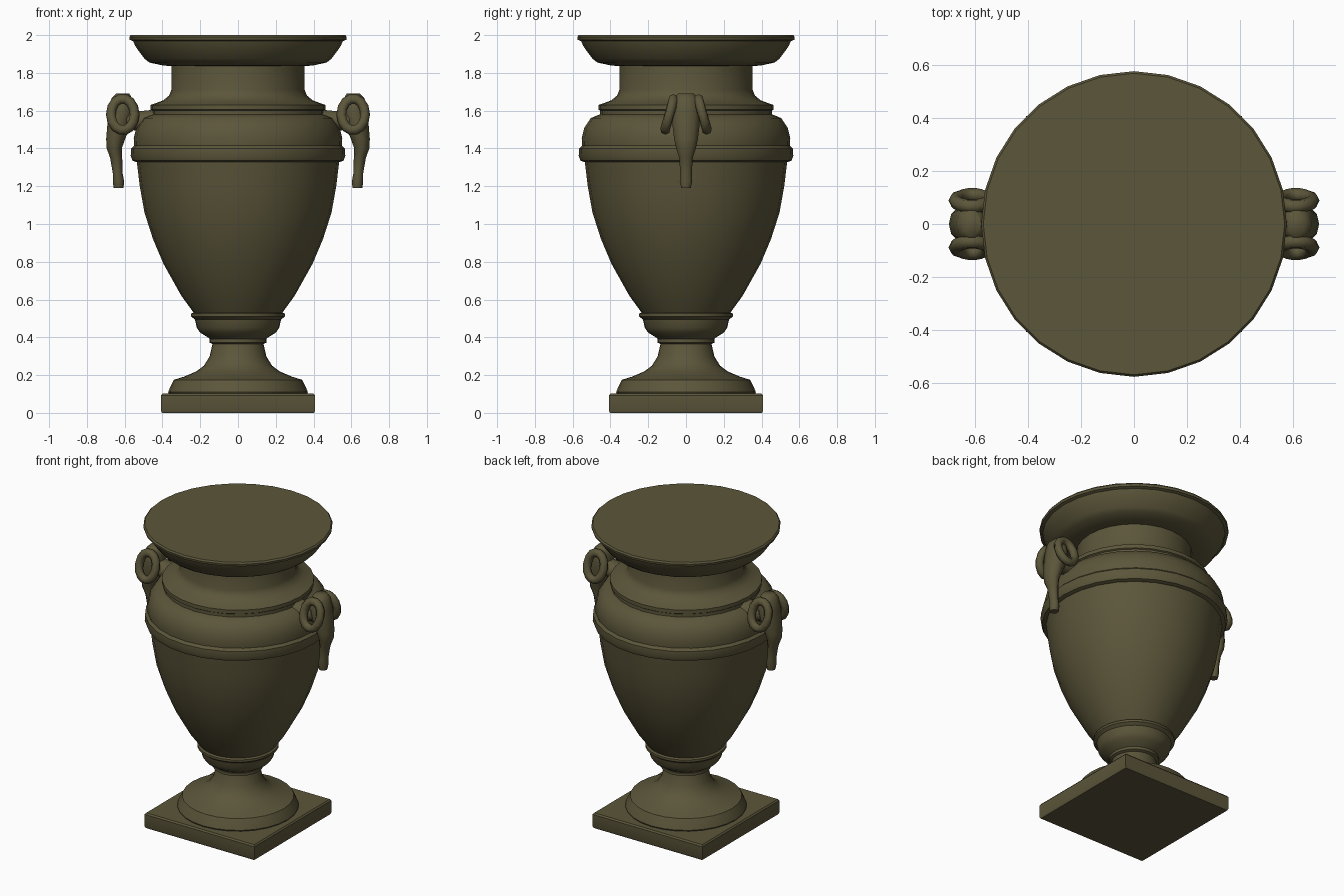
import bpy, bmesh
from math import sin, cos, pi, radians
from mathutils import Vector

cube = bpy.data.objects.get("Cube")
if cube:
    bpy.data.objects.remove(cube, do_unlink=True)

bronze = bpy.data.materials.new("dark olive bronze")
bronze.use_nodes = True
colour = (0.105, 0.092, 0.042, 1)
bronze.diffuse_color = colour
shader = next(n for n in bronze.node_tree.nodes if n.type == "BSDF_PRINCIPLED")
shader.inputs["Base Color"].default_value = colour
shader.inputs["Roughness"].default_value = 0.7


def loft(name, rings, angle=35):
    """Skin a list of equal-length point rings, capping both ends."""
    bm = bmesh.new()
    loops = [[bm.verts.new(p) for p in ring] for ring in rings]
    n = len(loops[0])
    for a, b in zip(loops, loops[1:]):
        for i in range(n):
            j = (i + 1) % n
            bm.faces.new((a[i], a[j], b[j], b[i]))
    bm.faces.new(loops[0][::-1])
    bm.faces.new(loops[-1])
    bmesh.ops.recalc_face_normals(bm, faces=bm.faces)
    mesh = bpy.data.meshes.new(name)
    bm.to_mesh(mesh)
    bm.free()
    mesh.materials.append(bronze)
    obj = bpy.data.objects.new(name, mesh)
    bpy.context.collection.objects.link(obj)
    bpy.ops.object.select_all(action="DESELECT")
    obj.select_set(True)
    bpy.context.view_layer.objects.active = obj
    bpy.ops.object.shade_smooth_by_angle(angle=radians(angle))
    return obj


def level_ring(x, z, rx, ry, n):
    return [(x + rx * cos(2 * pi * i / n), ry * sin(2 * pi * i / n), z) for i in range(n)]


def lathe(name, profile, n=28):
    return loft(name, [level_ring(0, z, r, r, n) for r, z in profile])


def curl(name, side, flip):
    """Closed curled horn, leaning outwards towards its lower end."""
    bm = bmesh.new()
    steps, sides = 14, 7
    loops = []
    for i in range(steps):
        t = 2 * pi * i / steps
        out = Vector((cos(t), 0, sin(t)))
        lean = 0.088 - 0.022 * sin(t)
        centre = Vector((0.61 + 0.062 * cos(t), lean, 1.58 + 0.083 * sin(t)))
        ring = []
        for k in range(sides):
            a = 2 * pi * k / sides
            p = centre + 0.027 * cos(a) * out + Vector((0, 0.027 * sin(a), 0))
            ring.append(bm.verts.new((p.x * side, p.y * flip, p.z)))
        loops.append(ring)
    for i in range(steps):
        a, b = loops[i], loops[(i + 1) % steps]
        for k in range(sides):
            m = (k + 1) % sides
            bm.faces.new((a[k], a[m], b[m], b[k]))
    bmesh.ops.recalc_face_normals(bm, faces=bm.faces)
    for f in bm.faces:
        f.smooth = True
    mesh = bpy.data.meshes.new(name)
    bm.to_mesh(mesh)
    bm.free()
    mesh.materials.append(bronze)
    bpy.context.collection.objects.link(bpy.data.objects.new(name, mesh))


# Square plinth with slightly softened edges
h = 0.408
square = [(-1, -1), (1, -1), (1, 1), (-1, 1)]
loft("plinth", [[(x * s, y * s, z) for x, y in square]
                for s, z in ((h - 0.006, 0), (h, 0.012), (h, 0.092), (h - 0.008, 0.102))])

# Domed foot and stem
lathe("foot", [(0.36, 0.09), (0.37, 0.11), (0.36, 0.135), (0.34, 0.175), (0.285, 0.192),
               (0.22, 0.22), (0.18, 0.25), (0.15, 0.30), (0.135, 0.365),
               (0.152, 0.372), (0.152, 0.39), (0.13, 0.40)])

# Bowl from the lower cup to the collar
lathe("bowl", [(0.14, 0.385), (0.16, 0.40), (0.20, 0.425), (0.218, 0.45), (0.228, 0.495),
               (0.248, 0.51), (0.248, 0.525), (0.236, 0.532), (0.30, 0.62), (0.395, 0.79),
               (0.45, 0.92), (0.495, 1.06), (0.52, 1.20), (0.537, 1.34)])

# Shoulder band, stepped ledge and neck
lathe("shoulder", [(0.53, 1.325), (0.558, 1.335), (0.568, 1.36), (0.566, 1.40), (0.55, 1.415),
                   (0.552, 1.455), (0.538, 1.51), (0.505, 1.56), (0.47, 1.575), (0.455, 1.58),
                   (0.455, 1.60), (0.463, 1.605), (0.463, 1.63), (0.435, 1.64), (0.395, 1.655),
                   (0.365, 1.68), (0.353, 1.71), (0.353, 1.86)])

# Flared rim with a closed top
lathe("rim", [(0.35, 1.835), (0.40, 1.84), (0.47, 1.855), (0.495, 1.875), (0.525, 1.915),
              (0.545, 1.945), (0.555, 1.968), (0.573, 1.975), (0.576, 1.99), (0.568, 2.0)])

# Ram-head handles on both sides
head = [(0.61, 1.69, 0.035, 0.045), (0.615, 1.665, 0.055, 0.065), (0.615, 1.60, 0.066, 0.08),
        (0.63, 1.52, 0.062, 0.075), (0.648, 1.45, 0.05, 0.066), (0.655, 1.40, 0.04, 0.055),
        (0.645, 1.35, 0.032, 0.038), (0.637, 1.27, 0.026, 0.032), (0.633, 1.225, 0.03, 0.035),
        (0.632, 1.19, 0.026, 0.026)]
bridge = [(0.43, 1.54, 0.085, 0.07), (0.52, 1.545, 0.07, 0.055), (0.61, 1.56, 0.06, 0.06)]
for side, label in ((1, "left"), (-1, "right")):
    loft(label + "_ram_head", [level_ring(side * x, z, rx, ry, 10) for x, z, rx, ry in head], 60)
    loft(label + "_bridge",
         [[(side * x, ry * cos(pi * i / 5), z + rz * sin(pi * i / 5)) for i in range(10)]
          for x, z, ry, rz in bridge], 60)
    for flip, where in ((-1, "front"), (1, "back")):
        curl(label + "_" + where + "_horn", side, flip)
